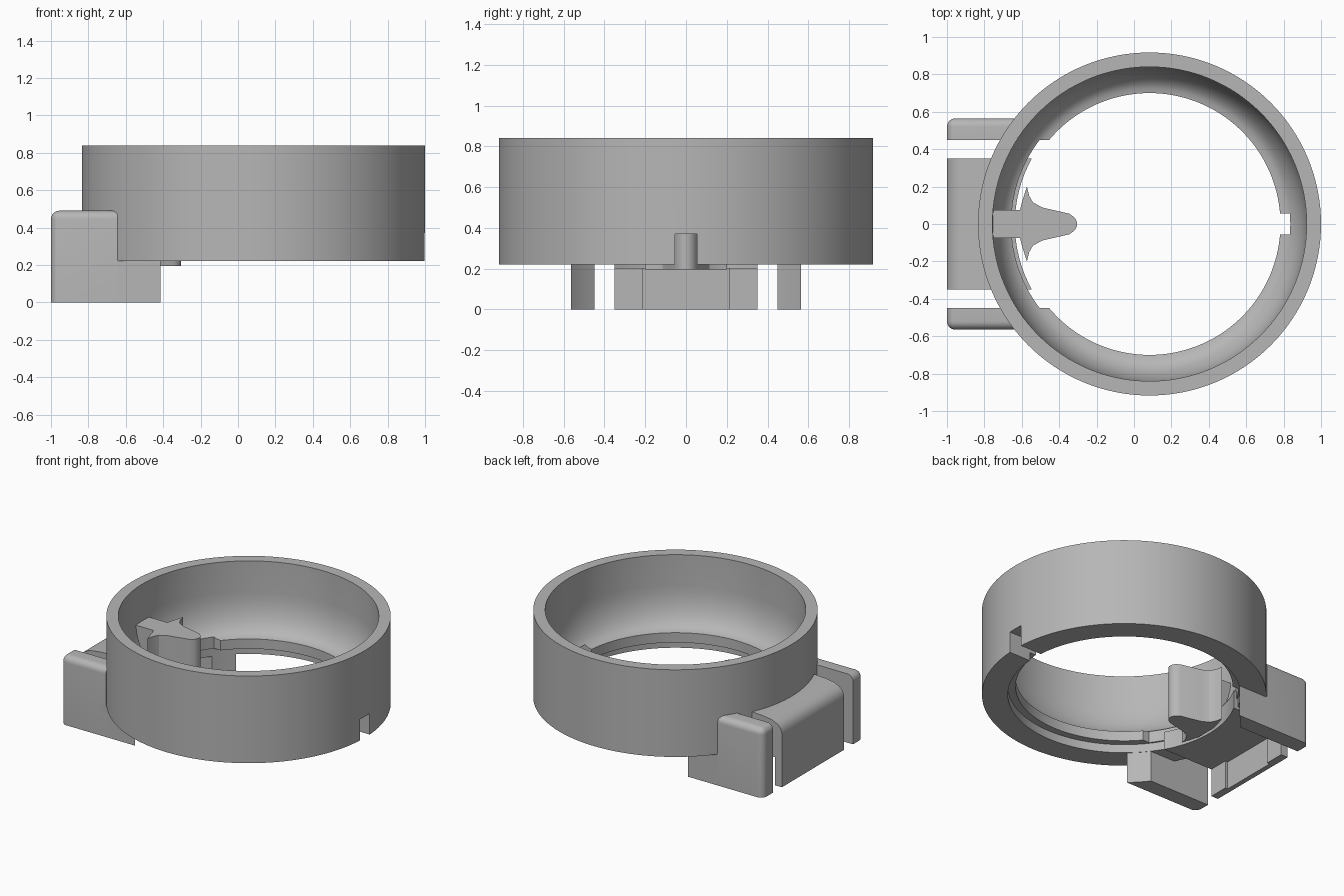
import bpy, bmesh
from math import cos, sin, asin, pi, radians, sqrt

if "Cube" in bpy.data.objects:
    bpy.data.objects.remove(bpy.data.objects["Cube"], do_unlink=True)

CX = 0.083          # ring axis
grey = bpy.data.materials.new("plain grey")
grey.use_nodes = True
grey.diffuse_color = (0.47, 0.47, 0.47, 1)
grey.node_tree.nodes["Principled BSDF"].inputs["Base Color"].default_value = (0.47, 0.47, 0.47, 1)


def finish(name, bm):
    bmesh.ops.recalc_face_normals(bm, faces=bm.faces)
    mesh = bpy.data.meshes.new(name)
    bm.to_mesh(mesh)
    bm.free()
    mesh.materials.append(grey)
    ob = bpy.data.objects.new(name, mesh)
    bpy.context.collection.objects.link(ob)
    return ob


def select(ob):
    bpy.ops.object.select_all(action='DESELECT')
    ob.select_set(True)
    bpy.context.view_layer.objects.active = ob


def smooth(ob):
    select(ob)
    bpy.ops.object.shade_smooth_by_angle(angle=radians(30))


def prism(name, outline, low, high, axis='z'):
    """Extrude an outline along z, or an xz outline along y."""
    bm = bmesh.new()
    put = (lambda p, h: (p[0], p[1], h)) if axis == 'z' else (lambda p, h: (p[0], h, p[1]))
    a = [bm.verts.new(put(p, low)) for p in outline]
    b = [bm.verts.new(put(p, high)) for p in outline]
    bm.faces.new(a)
    bm.faces.new(b)
    n = len(a)
    for i in range(n):
        j = (i + 1) % n
        bm.faces.new((a[i], a[j], b[j], b[i]))
    return finish(name, bm)


def box(name, x0, x1, y0, y1, z0, z1):
    return prism(name, [(x0, y0), (x1, y0), (x1, y1), (x0, y1)], z0, z1)


def arc(r, y0, y1, n=16):
    """Points on the -x side of a circle about the ring axis."""
    a, b = asin(y0 / r), asin(y1 / r)
    return [(CX - r * cos(a + (b - a) * i / n), r * sin(a + (b - a) * i / n)) for i in range(n + 1)]


def cut(ob, cutter):
    select(ob)
    mod = ob.modifiers.new("cut", 'BOOLEAN')
    mod.operation = 'DIFFERENCE'
    mod.solver = 'EXACT'
    mod.object = cutter
    bpy.ops.object.modifier_apply(modifier=mod.name)
    bpy.data.objects.remove(cutter, do_unlink=True)


# Ring: flat rim, curved bowl, inner lip and a recess underneath
bowl = [(0.70 + 0.14 * sin(t * pi / 16), 0.62 - 0.27 * cos(t * pi / 16)) for t in range(9)]
profile = [(0.75, 0.22), (0.75, 0.28), (0.70, 0.28)] + bowl + [(0.84, 0.84), (0.917, 0.84), (0.917, 0.22)]
SEG = 128
bm = bmesh.new()
loops = [[bm.verts.new((CX + r * cos(2 * pi * s / SEG), r * sin(2 * pi * s / SEG), z)) for r, z in profile]
         for s in range(SEG)]
for s in range(SEG):
    a, b = loops[s], loops[(s + 1) % SEG]
    for i in range(len(profile)):
        j = (i + 1) % len(profile)
        bm.faces.new((a[i], a[j], b[j], b[i]))
ring = finish("ring", bm)

# Notch through the wall and cleared lip beside the lever
cut(ring, box("notch_cutter", 0.74, 1.1, -0.055, 0.055, 0.1, 0.37))
cut(ring, prism("lip_cutter", arc(0.74, -0.45, 0.45) + [(-0.3, 0.45), (-0.3, -0.45)], 0.1, 0.5))
smooth(ring)

# Side blocks with rounded outer edges, and feet running under the ring
for name, s in (("left", 1), ("right", -1)):
    inner, outer = 0.45 * s, 0.565 * s
    block = box(name + "_block", -1, -0.645, inner, outer, 0, 0.49)
    bm = bmesh.new()
    bm.from_mesh(block.data)

    def rounded(e):
        m = (e.verts[0].co + e.verts[1].co) / 2
        top, side, back = m.z > 0.48, abs(m.y) > 0.56, m.x < -0.99
        return top + side + back >= 2
    bmesh.ops.bevel(bm, geom=[e for e in bm.edges if rounded(e)], offset=0.045,
                    segments=6, profile=0.5, affect='EDGES')
    bm.to_mesh(block.data)
    bm.free()
    smooth(block)
    foot = prism(name + "_foot", arc(0.752, inner, outer, 6) + [(-0.7, outer), (-0.7, inner)], 0, 0.225)
    smooth(foot)

# Centre housing with a rounded back, hollow below
housing = prism("centre_housing",
                [(-1, 0.2), (-1, 0.38), (-0.99, 0.415), (-0.965, 0.44), (-0.92, 0.46),
                 (-0.85, 0.47), (-0.75, 0.475), (-0.75, 0.2)], -0.35, 0.35, 'y')
smooth(housing)
floor = prism("housing_floor", arc(0.72, -0.35, 0.35) + [(-0.8, 0.35), (-0.8, -0.35)], 0.2, 0.33)
smooth(floor)
box("back_plate", -1, -0.965, -0.35, 0.35, 0, 0.21)
for name, s in (("left", 1), ("right", -1)):
    box(name + "_plate_rib", -0.97, -0.945, 0.21 * s, 0.35 * s, 0, 0.21)

# Lever: flared wings tapering to a rounded tip, tied to the wall by a bar
half = [(-0.61, 0.075), (-0.595, 0.13), (-0.573, 0.2), (-0.56, 0.15), (-0.54, 0.115),
        (-0.49, 0.088), (-0.345, 0.055), (-0.318, 0.035), (-0.305, 0.012)]
lever = prism("lever", half + [(x, -y) for x, y in reversed(half)], 0.195, 0.58)
smooth(lever)
box("lever_bar", -0.765, -0.6, -0.075, 0.075, 0.3, 0.58)
